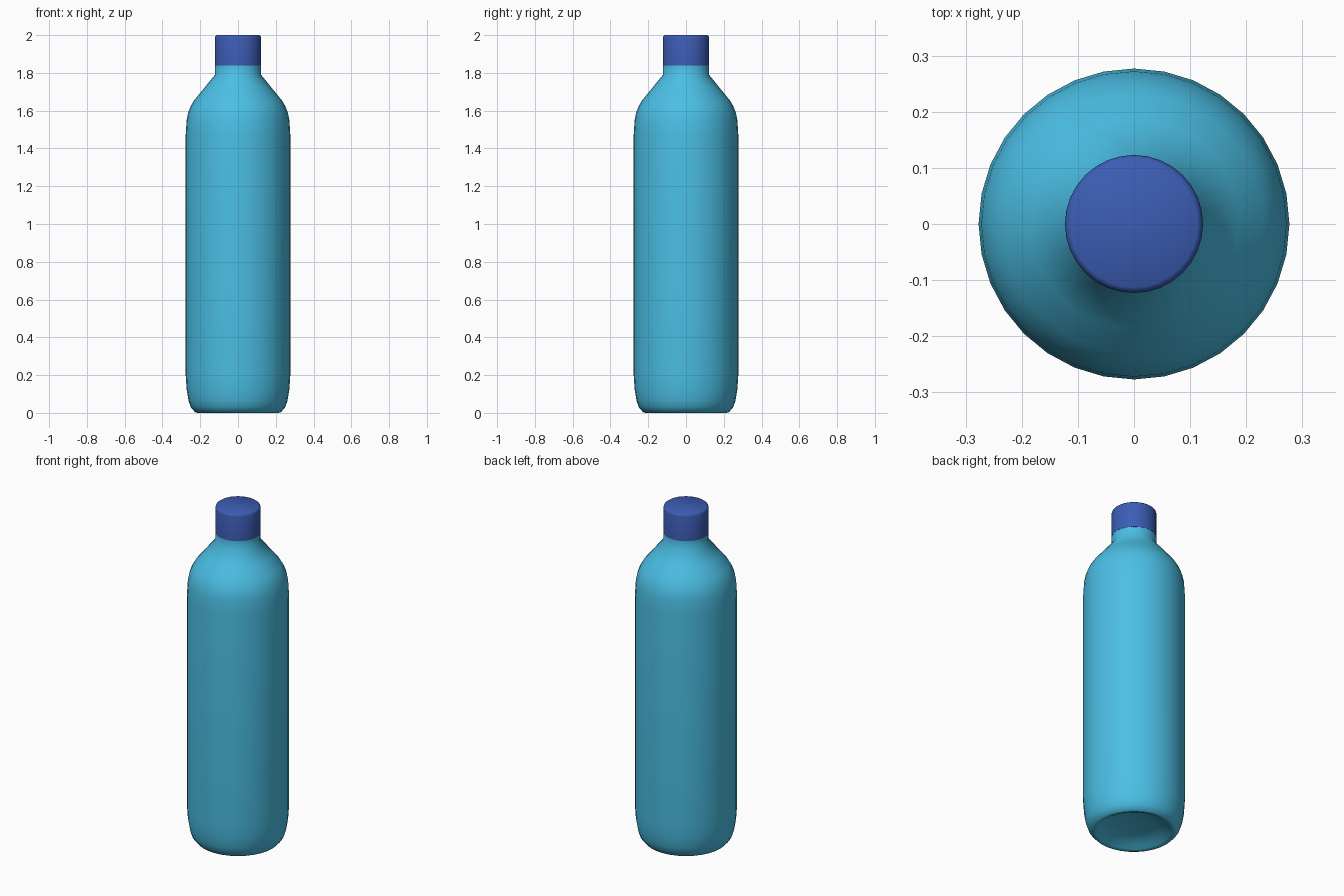
import bpy, math

if "Cube" in bpy.data.objects:
    bpy.data.objects.remove(bpy.data.objects["Cube"])


def material(name, color):
    mat = bpy.data.materials.new(name)
    mat.diffuse_color = color
    mat.use_nodes = True
    mat.node_tree.nodes["Principled BSDF"].inputs["Base Color"].default_value = mat.diffuse_color
    return mat


def lathe(name, profile, mat, segments=32):
    """Revolve (radius, z) points around z; radius 0 makes a pole."""
    verts, rings = [], []
    for r, z in profile:
        start = len(verts)
        count = 1 if r == 0 else segments
        for i in range(count):
            a = 2 * math.pi * i / segments
            verts.append((r * math.cos(a), r * math.sin(a), z))
        rings.append([start + i % count for i in range(segments)])
    faces = []
    for low, high in zip(rings, rings[1:]):
        for i in range(segments):
            j = (i + 1) % segments
            quad = [low[i], low[j], high[j], high[i]]
            faces.append(list(dict.fromkeys(quad)))
    mesh = bpy.data.meshes.new(name)
    mesh.from_pydata(verts, [], faces)
    mesh.materials.append(mat)
    mesh.shade_smooth()
    obj = bpy.data.objects.new(name, mesh)
    bpy.context.collection.objects.link(obj)
    return obj


light_blue = material("light_blue", (0.07, 0.52, 0.78, 1))
dark_blue = material("dark_blue", (0.045, 0.11, 0.46, 1))

# Bottle body: dished base, rounded foot, straight wall, sloped shoulder, neck
lathe("bottle_body", [
    (0, 0.045), (0.10, 0.04), (0.17, 0.025), (0.20, 0.006), (0.215, 0.0),
    (0.228, 0.004), (0.25, 0.03), (0.262, 0.065), (0.272, 0.125),
    (0.277, 0.20), (0.277, 1.47), (0.272, 1.55), (0.264, 1.59),
    (0.25, 1.625), (0.232, 1.655), (0.185, 1.712), (0.122, 1.79),
    (0.122, 1.845),
], light_blue)

# Screw cap with a softened top edge
lathe("cap", [
    (0, 1.84), (0.123, 1.84), (0.123, 1.985), (0.120, 1.995),
    (0.113, 2.0), (0, 2.0),
], dark_blue)

# Keep the underside edge of the cap crisp
for obj in bpy.context.collection.objects:
    obj.select_set(True)
    bpy.context.view_layer.objects.active = obj
bpy.ops.object.shade_smooth_by_angle(angle=math.radians(60))
